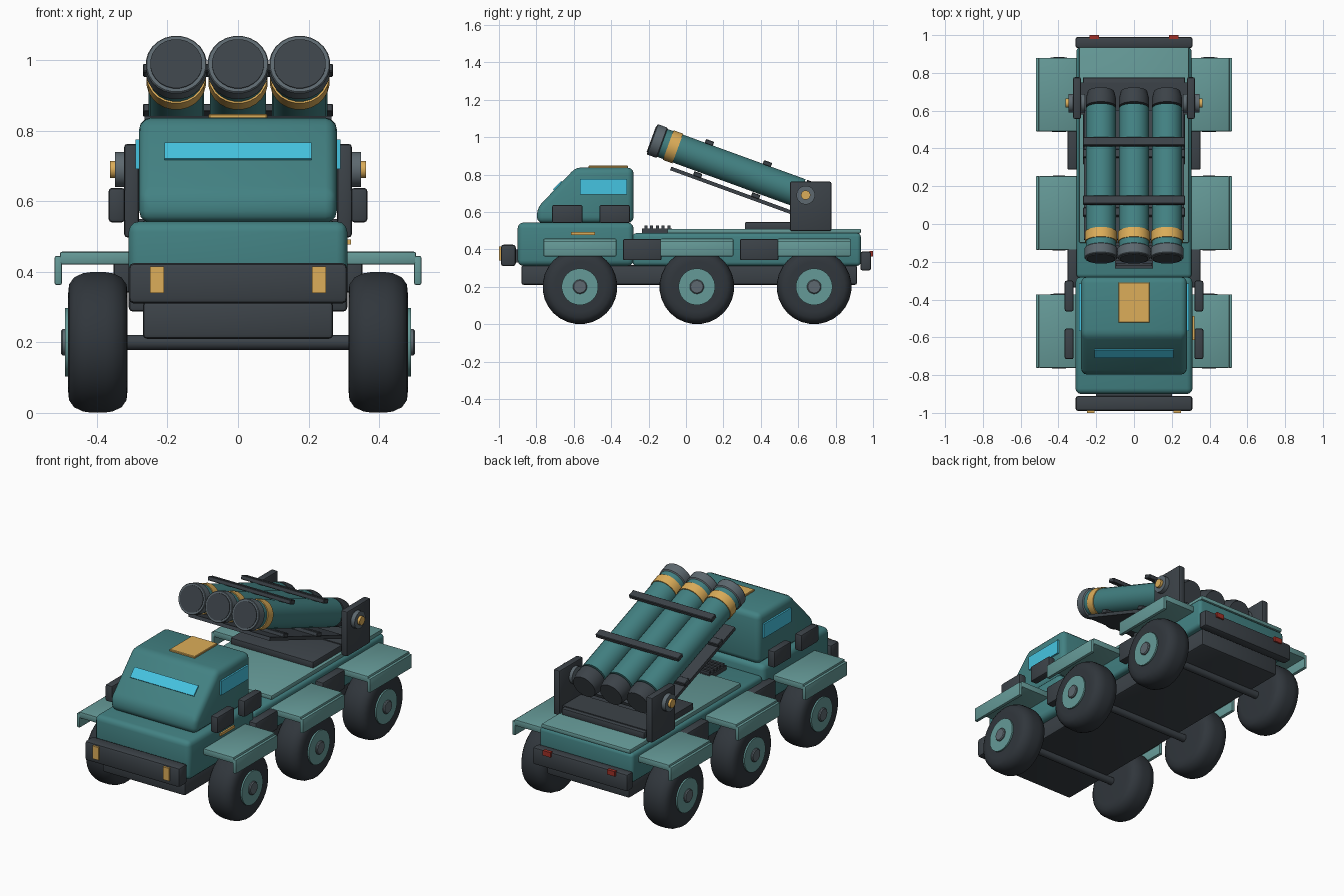
import bpy, bmesh, math
from mathutils import Matrix, Vector

if "Cube" in bpy.data.objects:
    bpy.data.objects.remove(bpy.data.objects["Cube"])

def mat(name, r, g, b):
    m = bpy.data.materials.new(name)
    m.diffuse_color = (r, g, b, 1)
    m.use_nodes = True
    m.node_tree.nodes["Principled BSDF"].inputs["Base Color"].default_value = m.diffuse_color
    return m

TEAL = mat("teal", 0.055, 0.22, 0.225)
LIGHT = mat("light_teal", 0.13, 0.32, 0.31)
DARK = mat("dark", 0.045, 0.055, 0.065)
RUBBER = mat("rubber", 0.03, 0.037, 0.045)
STEEL = mat("steel", 0.11, 0.14, 0.16)
GOLD = mat("amber", 0.72, 0.42, 0.10)
GLASS = mat("glass", 0.06, 0.55, 0.75)
RED = mat("red", 0.35, 0.03, 0.02)

def finish(bm, name, m, bevel=0, seg=2, xf=None):
    if bevel:
        bm.normal_update()
        es = [e for e in bm.edges if e.calc_face_angle(0) > 0.5]
        bmesh.ops.bevel(bm, geom=es, offset=bevel, segments=seg, profile=0.5,
                        affect='EDGES', clamp_overlap=True)
    if xf:
        bm.transform(xf)
    bmesh.ops.recalc_face_normals(bm, faces=bm.faces[:])
    me = bpy.data.meshes.new(name)
    bm.to_mesh(me)
    bm.free()
    me.materials.append(m)
    ob = bpy.data.objects.new(name, me)
    bpy.context.collection.objects.link(ob)
    bpy.ops.object.select_all(action='DESELECT')
    ob.select_set(True)
    bpy.context.view_layer.objects.active = ob
    bpy.ops.object.shade_smooth_by_angle(angle=math.radians(35))
    return ob

def box(name, x, y, z, m, bevel=0, seg=2, xf=None):
    """Box from (min, max) ranges."""
    bm = bmesh.new()
    bmesh.ops.create_cube(bm, size=1)
    for v in bm.verts:
        v.co = Vector([(r[0] + r[1]) / 2 + c * (r[1] - r[0]) for r, c in zip((x, y, z), v.co)])
    return finish(bm, name, m, bevel, seg, xf)

def pair(name, x, y, z, m, bevel=0, seg=2):
    box(name + "_right", x, y, z, m, bevel, seg)
    box(name + "_left", (-x[1], -x[0]), y, z, m, bevel, seg)

def lathe(name, profile, m, axis, n=24, xf=None):
    """Spin (radius, distance) points about 'X' or 'Y'; ends are capped."""
    bm = bmesh.new()
    rings = []
    for r, d in profile:
        ring = []
        for i in range(n):
            a = 2 * math.pi * (i + 0.5) / n
            c, s = r * math.cos(a), r * math.sin(a)
            ring.append(bm.verts.new((d, c, s) if axis == 'X' else (c, d, s)))
        rings.append(ring)
    for a, b in zip(rings, rings[1:]):
        for i in range(n):
            bm.faces.new((a[i], a[(i + 1) % n], b[(i + 1) % n], b[i]))
    bm.faces.new(rings[0])
    bm.faces.new(rings[-1])
    return finish(bm, name, m, xf=xf)

# Chassis and hull
box("chassis", (-0.27, 0.27), (-0.88, 0.915), (0.21, 0.315), DARK, 0.012)
box("front_hull", (-0.31, 0.31), (-0.90, -0.28), (0.312, 0.543), TEAL, 0.03, 3)
box("rear_hull", (-0.305, 0.305), (-0.285, 0.935), (0.312, 0.487), TEAL, 0.02, 3)
box("deck", (-0.29, 0.29), (-0.10, 0.935), (0.485, 0.51), LIGHT, 0.006)
box("front_bumper", (-0.31, 0.31), (-0.99, -0.91), (0.31, 0.425), DARK, 0.015)
box("bumper_mount", (-0.2, 0.2), (-0.93, -0.87), (0.33, 0.40), DARK)
box("rear_bumper", (-0.31, 0.31), (0.932, 0.99), (0.287, 0.388), DARK, 0.012)
pair("headlight", (0.21, 0.25), (-1.0, -0.98), (0.34, 0.415), GOLD)
pair("tail_light", (0.185, 0.235), (0.98, 1.0), (0.363, 0.392), RED)
box("side_marker", (0.30, 0.32), (-0.615, -0.487), (0.477, 0.492), GOLD)

# Cab from a side profile
bm = bmesh.new()
prof = [(-0.797, 0.54), (-0.797, 0.62), (-0.59, 0.837), (-0.28, 0.837), (-0.28, 0.54)]
f = bm.faces.new([bm.verts.new((-0.28, y, z)) for y, z in prof])
ext = bmesh.ops.extrude_face_region(bm, geom=[f])
bmesh.ops.translate(bm, vec=(0.56, 0, 0),
                    verts=[v for v in ext["geom"] if isinstance(v, bmesh.types.BMVert)])
bmesh.ops.recalc_face_normals(bm, faces=bm.faces[:])
finish(bm, "cab", TEAL, 0.032, 3)
slope = math.atan2(0.217, 0.207)
box("windshield", (-0.208, 0.208), (-0.031, 0.031), (-0.008, 0.008), GLASS,
    xf=Matrix.Translation((0, -0.683, 0.738)) @ Matrix.Rotation(slope, 4, 'X'))
pair("side_window", (0.275, 0.29), (-0.567, -0.315), (0.692, 0.775), GLASS)
box("roof_hatch", (-0.083, 0.083), (-0.522, -0.31), (0.83, 0.847), GOLD, 0.003, 1)
for n, y in (("front", -0.716), ("rear", -0.463)):
    pair(n + "_cab_box", (0.32, 0.367), (y, y + 0.163), (0.54, 0.638), DARK, 0.01)

# Tool boxes between the fenders
for n, y in (("front", -0.337), ("rear", 0.288)):
    pair(n + "_tool_box", (0.29, 0.353), (y, y + 0.207), (0.342, 0.455), DARK, 0.008)

# Engine grille behind the cab
box("grille_base", (-0.10, 0.10), (-0.235, -0.075), (0.48, 0.512), DARK)
for i in range(5):
    y = -0.215 + i * 0.031
    box(f"grille_slat_{i}", (-0.095, 0.095), (y - 0.008, y + 0.008), (0.51, 0.527), DARK)

# Wheels, fenders and axles
for i, y in enumerate((-0.567, 0.058, 0.685)):
    lathe(f"axle_{i}", [(0.022, -0.34), (0.022, 0.34)], DARK, 'X', 12,
          Matrix.Translation((0, y, 0.2)))
    pair(f"fender_{i}", (0.29, 0.505), (y - 0.195, y + 0.195), (0.42, 0.457), LIGHT, 0.006)
    pair(f"fender_lip_{i}", (0.499, 0.52), (y - 0.195, y + 0.195), (0.363, 0.445), LIGHT, 0.005)
    for side, s in (("right", 1), ("left", -1)):
        at = Matrix.Translation((0, y, 0.2))
        tire = [(0.135, 0.313), (0.165, 0.316), (0.185, 0.33), (0.197, 0.355), (0.2, 0.375),
                (0.2, 0.42), (0.197, 0.44), (0.185, 0.465), (0.165, 0.479), (0.135, 0.482)]
        for part, pr, m in (("tire", tire, RUBBER),
                            ("hub", [(0.098, 0.47), (0.098, 0.491)], LIGHT),
                            ("hub_cap", [(0.038, 0.48), (0.038, 0.497), (0.033, 0.502)], STEEL)):
            lathe(f"{part}_{side}_{i}", [(r, d * s) for r, d in pr], m, 'X', 28, at)

# Launcher mount
box("launcher_base", (-0.27, 0.27), (0.315, 0.775), (0.505, 0.545), DARK, 0.005)
pair("launcher_bracket", (0.28, 0.323), (0.556, 0.777), (0.497, 0.763), DARK, 0.01)
box("bracket_tie", (-0.29, 0.29), (0.58, 0.75), (0.50, 0.55), DARK)
pivot = Matrix.Translation((0, 0.64, 0.69))
for side, s in (("right", 1), ("left", -1)):
    lathe(f"pivot_{side}", [(0.05, 0.26 * s), (0.05, 0.348 * s)], STEEL, 'X', 20, pivot)
    lathe(f"pivot_pin_{side}", [(0.025, 0.34 * s), (0.025, 0.363 * s)], GOLD, 'X', 16, pivot)

# Tubes, built along -Y then tilted about the pivot
tilt = pivot @ Matrix.Rotation(math.radians(-20), 4, 'X')
for i, x in enumerate((-0.175, 0, 0.175)):
    xf = tilt @ Matrix.Translation((x, 0, 0))
    for part, pr, m in (
            ("tube", [(0.08, -0.03), (0.08, -0.85)], TEAL),
            ("rear_cap", [(0.07, -0.02), (0.08, -0.02), (0.08, 0.025), (0.07, 0.064)], DARK),
            ("band", [(0.08, -0.728), (0.085, -0.728), (0.085, -0.782), (0.08, -0.782)], GOLD),
            ("muzzle", [(0.08, -0.815), (0.087, -0.82), (0.087, -0.87), (0.084, -0.874)], STEEL),
            ("muzzle_cover", [(0.074, -0.86), (0.074, -0.878)], DARK)):
        lathe(f"{part}_{i}", pr, m, 'Y', 24, xf)
box("cradle", (-0.265, 0.265), (-0.727, 0.0), (-0.123, -0.103), DARK, xf=tilt)
for i, s in enumerate((0.25, 0.58)):
    for n, z in (("upper", 0.088), ("lower", -0.095)):
        box(f"{n}_strap_{i}", (-0.27, 0.27), (-s - 0.023, -s + 0.023), (z - 0.012, z + 0.012),
            DARK, 0.003, 1, tilt)
